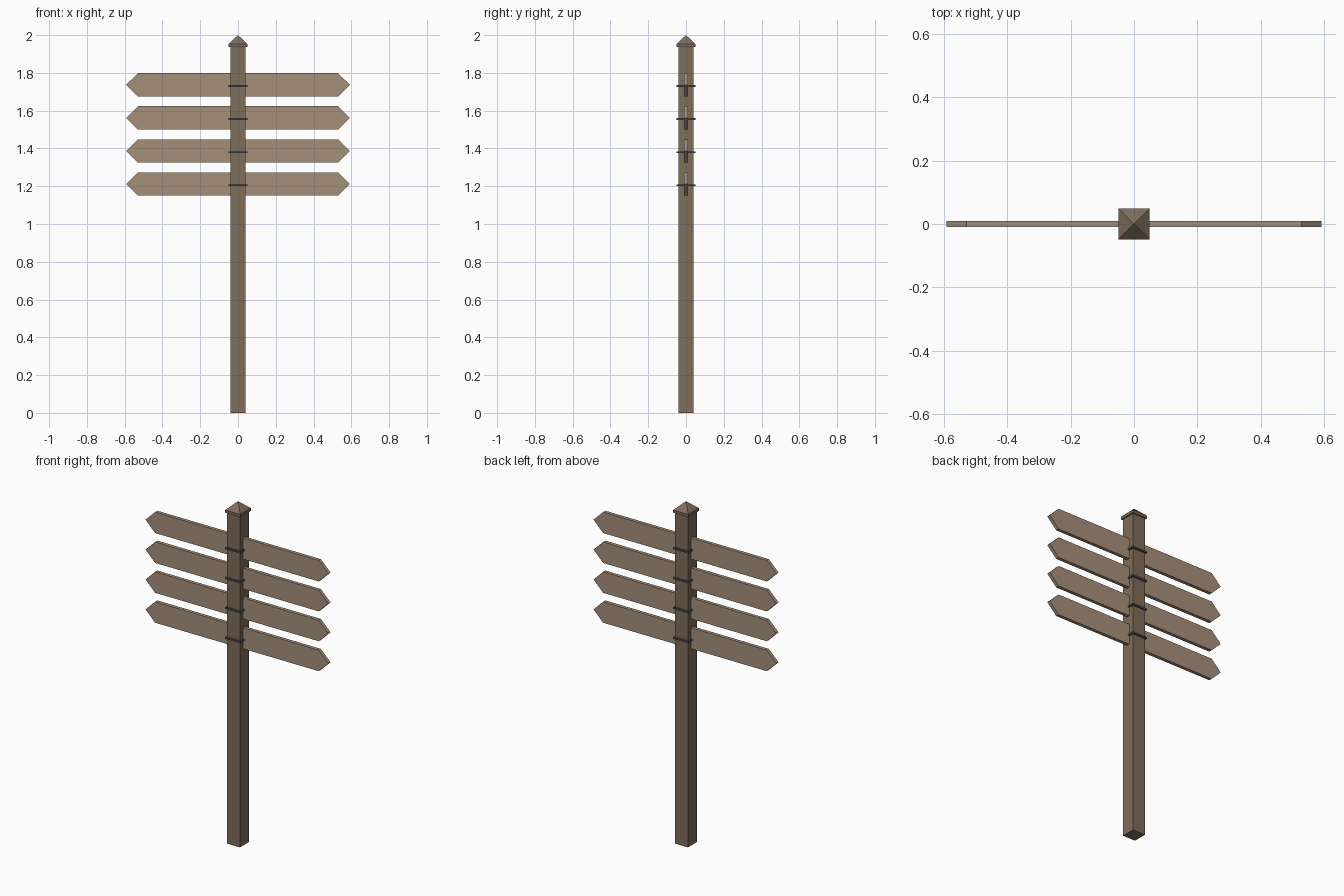
import bpy, bmesh

if "Cube" in bpy.data.objects:
    bpy.data.objects.remove(bpy.data.objects["Cube"])


def material(name, rgb):
    m = bpy.data.materials.new(name)
    m.diffuse_color = (*rgb, 1.0)
    m.use_nodes = True
    m.node_tree.nodes["Principled BSDF"].inputs["Base Color"].default_value = m.diffuse_color
    return m


POST = material("dark wood", (0.215, 0.153, 0.102))
BOARD = material("light wood", (0.38, 0.28, 0.197))
IRON = material("dark iron", (0.075, 0.08, 0.09))


def finish(name, bm, mat):
    bmesh.ops.recalc_face_normals(bm, faces=bm.faces)
    me = bpy.data.meshes.new(name)
    bm.to_mesh(me)
    bm.free()
    me.materials.append(mat)
    ob = bpy.data.objects.new(name, me)
    bpy.context.collection.objects.link(ob)
    return ob


def stack(name, levels, mat):
    """Square solid lofted through (half width, z) levels; zero width is a point."""
    bm = bmesh.new()
    prev = None
    for h, z in levels:
        if h == 0:
            tip = bm.verts.new((0, 0, z))
            for i in range(4):
                bm.faces.new((prev[i], prev[(i + 1) % 4], tip))
            prev = None
            break
        ring = [bm.verts.new((sx * h, sy * h, z))
                for sx, sy in ((-1, -1), (1, -1), (1, 1), (-1, 1))]
        if prev is None:
            bm.faces.new(ring)
        else:
            for i in range(4):
                j = (i + 1) % 4
                bm.faces.new((prev[i], prev[j], ring[j], ring[i]))
        prev = ring
    if prev:
        bm.faces.new(prev)
    return finish(name, bm, mat)


def board(name, side, zc):
    """Arrow-ended plank, extruded through its thickness."""
    t, hh = 0.01, 0.0615
    pts = [(0.035, -hh), (0.53, -hh), (0.592, 0), (0.53, hh), (0.035, hh)]
    bm = bmesh.new()
    f = bm.faces.new([bm.verts.new((side * x, -t, zc + z)) for x, z in pts])
    ext = bmesh.ops.extrude_face_region(bm, geom=[f])
    vs = [g for g in ext["geom"] if isinstance(g, bmesh.types.BMVert)]
    bmesh.ops.translate(bm, verts=vs, vec=(0, 2 * t, 0))
    return finish(name, bm, BOARD)


def band(name, z):
    """Square iron hoop round the post."""
    bm = bmesh.new()
    loops = []
    for h, zz in ((0.049, z - 0.005), (0.049, z + 0.005),
                  (0.039, z + 0.005), (0.039, z - 0.005)):
        loops.append([bm.verts.new((sx * h, sy * h, zz))
                      for sx, sy in ((-1, -1), (1, -1), (1, 1), (-1, 1))])
    for k in range(4):
        a, b = loops[k], loops[(k + 1) % 4]
        for i in range(4):
            j = (i + 1) % 4
            bm.faces.new((a[i], a[j], b[j], b[i]))
    return finish(name, bm, IRON)


# post and pyramid cap
stack("post", [(0.041, 0), (0.041, 1.94)], POST)
stack("post_cap", [(0.049, 1.938), (0.049, 1.954), (0, 2.0)], POST)

# four pairs of direction boards, each with its hoop
for n in range(4):
    zc = 1.212 + 0.175 * n
    board(f"right_board_{n + 1}", 1, zc)
    board(f"left_board_{n + 1}", -1, zc)
    band(f"iron_band_{n + 1}", zc - 0.007)
